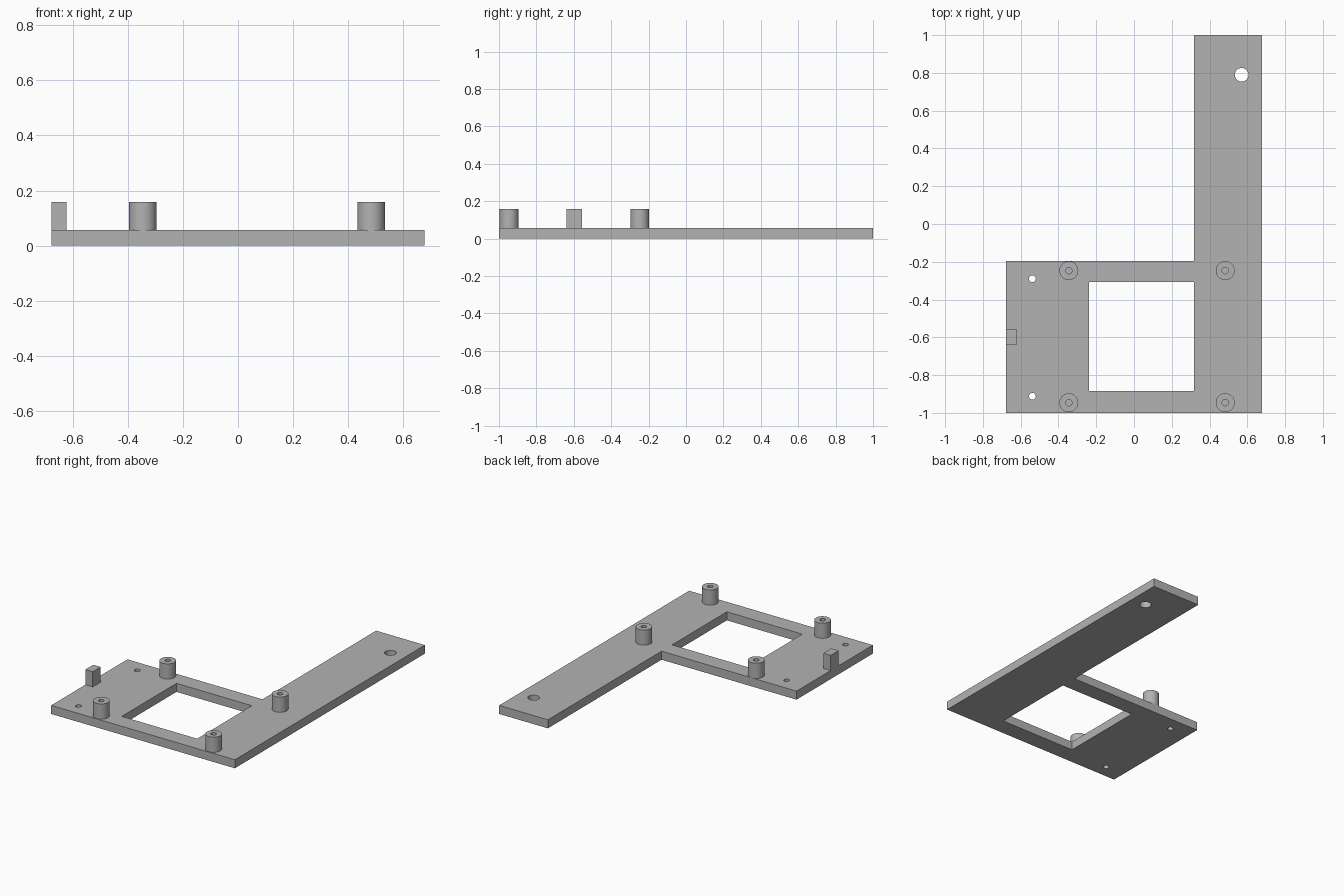
import bpy
import bmesh
from math import radians
from mathutils import Matrix, Vector

if "Cube" in bpy.data.objects:
    bpy.data.objects.remove(bpy.data.objects["Cube"], do_unlink=True)

PLATE_TOP = 0.057
POST_TOP = 0.158

grey = bpy.data.materials.new("plain_grey")
grey.use_nodes = True
GREY = (0.45, 0.45, 0.45, 1)
grey.diffuse_color = GREY
grey.node_tree.nodes["Principled BSDF"].inputs["Base Color"].default_value = GREY


def make_object(name, bm):
    bmesh.ops.recalc_face_normals(bm, faces=bm.faces)
    mesh = bpy.data.meshes.new(name)
    bm.to_mesh(mesh)
    bm.free()
    mesh.materials.append(grey)
    obj = bpy.data.objects.new(name, mesh)
    bpy.context.collection.objects.link(obj)
    return obj


def activate(obj):
    bpy.ops.object.select_all(action="DESELECT")
    obj.select_set(True)
    bpy.context.view_layer.objects.active = obj


def prism(name, outline, z0, z1):
    bm = bmesh.new()
    face = bm.faces.new([bm.verts.new((x, y, z0)) for x, y in outline])
    ext = bmesh.ops.extrude_face_region(bm, geom=[face], use_keep_orig=True)
    top = [v for v in ext["geom"] if isinstance(v, bmesh.types.BMVert)]
    bmesh.ops.translate(bm, verts=top, vec=(0, 0, z1 - z0))
    return make_object(name, bm)


def box(name, x0, x1, y0, y1, z0, z1):
    return prism(name, [(x0, y0), (x1, y0), (x1, y1), (x0, y1)], z0, z1)


def cylinder(name, x, y, radius, z0, z1):
    bm = bmesh.new()
    bmesh.ops.create_cone(bm, cap_ends=True, segments=48, radius1=radius,
                          radius2=radius, depth=z1 - z0,
                          matrix=Matrix.Translation((x, y, (z0 + z1) / 2)))
    return make_object(name, bm)


def cut(target, cutter):
    cutter.hide_render = True
    mod = target.modifiers.new("cut", "BOOLEAN")
    mod.operation = "DIFFERENCE"
    mod.solver = "EXACT"
    mod.object = cutter
    activate(target)
    bpy.ops.object.modifier_apply(modifier=mod.name)
    bpy.data.objects.remove(cutter, do_unlink=True)


def smooth(obj):
    activate(obj)
    bpy.ops.object.shade_smooth_by_angle(angle=radians(30))


# L-shaped base plate: square frame with a long arm at the back
plate = prism("base_plate", [(-0.677, -1), (0.677, -1), (0.677, 1), (0.318, 1),
                             (0.318, -0.197), (-0.677, -0.197)], 0, PLATE_TOP)

# Rectangular window and through holes
cut(plate, box("window_cutter", -0.238, 0.318, -0.884, -0.308, -0.1, 0.2))
for x, y, r in [(0.57, 0.79, 0.036), (-0.538, -0.29, 0.018), (-0.538, -0.912, 0.018)]:
    cut(plate, cylinder("hole_cutter", x, y, r, -0.1, 0.2))
smooth(plate)

# Hollow standoff posts, their bores ending at the plate
for side, x in (("right", -0.345), ("left", 0.483)):
    for end, y in (("front", -0.946), ("back", -0.247)):
        bm = bmesh.new()
        rings = [(0.05, PLATE_TOP), (0.05, POST_TOP), (0.017, POST_TOP), (0.017, PLATE_TOP)]
        verts = [bm.verts.new((x + r, y, z)) for r, z in rings]
        edges = [bm.edges.new(pair) for pair in zip(verts, verts[1:] + verts[:1])]
        bmesh.ops.spin(bm, geom=verts + edges, cent=Vector((x, y, 0)), axis=(0, 0, 1),
                       angle=radians(360), steps=48, use_merge=True)
        bmesh.ops.remove_doubles(bm, verts=bm.verts, dist=0.0001)
        smooth(make_object(f"{end}_{side}_post", bm))

# Small upright stop on the right edge
box("edge_stop", -0.677, -0.623, -0.64, -0.556, PLATE_TOP, POST_TOP)
